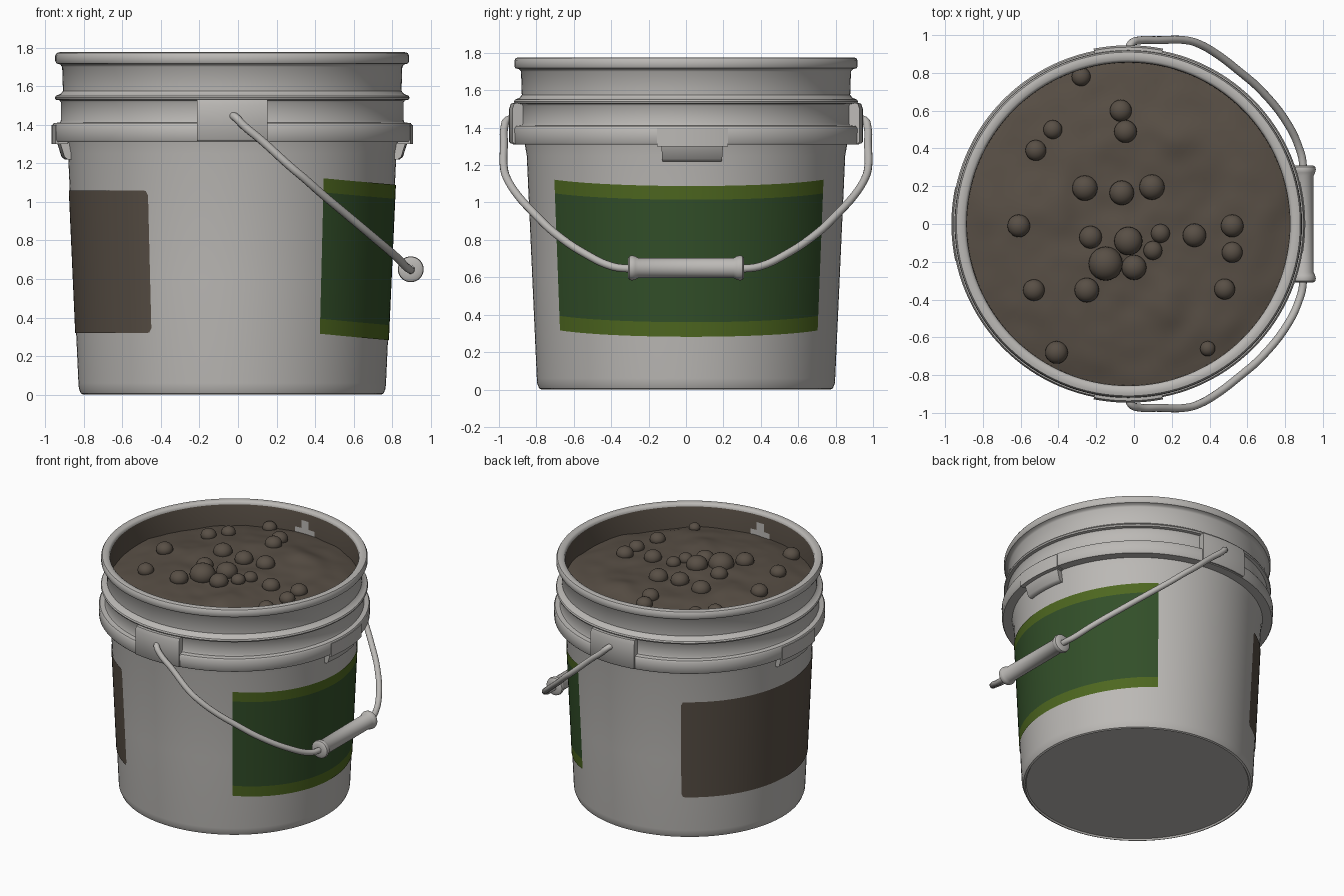
import bpy, bmesh, math
from mathutils import Vector, noise

if "Cube" in bpy.data.objects:
    bpy.data.objects.remove(bpy.data.objects["Cube"])

AX = -0.03            # bucket axis sits slightly left of centre


def material(name, rgb):
    m = bpy.data.materials.new(name)
    m.diffuse_color = (*rgb, 1)
    m.use_nodes = True
    m.node_tree.nodes["Principled BSDF"].inputs["Base Color"].default_value = m.diffuse_color
    return m


PLASTIC = material("pale grey plastic", (0.50, 0.485, 0.465))
MUD = material("brown mud", (0.098, 0.078, 0.060))
GREEN = material("dark green", (0.032, 0.078, 0.022))
LIME = material("lime green", (0.075, 0.135, 0.014))


def wall(z):
    return 0.795 + 0.045 * z


def finish(name, bm, mats, loc=(AX, 0, 0)):
    bmesh.ops.remove_doubles(bm, verts=bm.verts, dist=1e-5)
    me = bpy.data.meshes.new(name)
    bm.to_mesh(me)
    bm.free()
    for m in mats:
        me.materials.append(m)
    ob = bpy.data.objects.new(name, me)
    ob.location = loc
    bpy.context.collection.objects.link(ob)
    return ob


def sweep(name, profile, a0, a1, steps, mats, closed=False, rule=None, bend=None, loc=(AX, 0, 0)):
    """Turn an (r, z) profile about the z axis between two angles in degrees."""
    bm = bmesh.new()
    cols = []
    for i in range(steps + 1):
        t = i / steps
        a = math.radians(a0 + (a1 - a0) * t)
        col = []
        for r, z in profile:
            if bend:
                z = bend(t, z)
            col.append(bm.verts.new((r * math.cos(a), r * math.sin(a), z)))
        cols.append(col)
    n = len(profile)
    for c, d in zip(cols, cols[1:]):
        for k in range(n if closed else n - 1):
            j = (k + 1) % n
            f = bm.faces.new((c[k], d[k], d[j], c[j]))
            if rule:
                f.material_index = rule(k)
    if closed:
        bm.faces.new(cols[0])
        bm.faces.new(cols[-1][::-1])
        bmesh.ops.recalc_face_normals(bm, faces=bm.faces)
    return finish(name, bm, mats, loc)


# bucket body: base, wall, skirt, flange, rolled rim and mud-coated inner wall
body = [(0.0001, 0.012), (0.765, 0.012), (0.772, 0.0), (0.785, 0.006), (0.795, 0.03),
        (wall(0.06), 0.06), (wall(0.6), 0.6), (wall(1.25), 1.25), (0.862, 1.31),
        (0.925, 1.31), (0.932, 1.32), (0.934, 1.395), (0.926, 1.408), (0.893, 1.412),
        (0.888, 1.425), (0.888, 1.515), (0.895, 1.526), (0.916, 1.53), (0.920, 1.54),
        (0.915, 1.55), (0.890, 1.56), (0.878, 1.575), (0.882, 1.70), (0.892, 1.712),
        (0.912, 1.718), (0.918, 1.73), (0.918, 1.758), (0.910, 1.772), (0.895, 1.776),
        (0.870, 1.774), (0.860, 1.766), (0.856, 1.752), (0.853, 1.5)]
sweep("bucket_body", body, 0, 360, 128, [PLASTIC, MUD], rule=lambda k: int(k >= len(body) - 2))

# handle lugs front and back, with bare chips on the muddy inner wall behind them
for side, ang in (("front", -90), ("back", 90)):
    sweep(side + "_handle_lug",
          [(0.87, 1.315), (0.938, 1.315), (0.946, 1.325), (0.946, 1.50), (0.936, 1.53), (0.87, 1.535)],
          ang - 11.2, ang + 11.2, 10, [PLASTIC], closed=True)
    for part, z0, z1, half in (("lower", 1.58, 1.64, 5.5), ("upper", 1.64, 1.70, 2)):
        sweep(f"{side}_bare_patch_{part}", [(0.849, z1), (0.849, z0)],
              ang - half, ang + half, 6, [PLASTIC])

# side tabs hanging below the skirt
for side, a0, a1 in (("right", -9.5, 13.8), ("left", 168, 192)):
    sweep(side + "_tab_upper", [(0.87, 1.30), (0.937, 1.30), (0.937, 1.398), (0.87, 1.40)],
          a0, a1, 10, [PLASTIC], closed=True)
    sweep(side + "_tab_lower",
          [(0.84, 1.22), (0.868, 1.22), (0.885, 1.232), (0.908, 1.305), (0.84, 1.31)],
          a0 + 1.2, a1 - 1.2, 10, [PLASTIC], closed=True)


# curved labels on the wall
def label_profile(zs):
    return [(wall(z) + 0.005, z) for z in zs]


sweep("green_label", label_profile([0.282, 0.36, 0.70, 1.015, 1.088]), -56, 60, 48, [LIME, GREEN],
      rule=lambda k: int(k in (1, 2)), bend=lambda t, z: z + 0.034 * (2 * t - 1) ** 2)


def rounded(t, z, corner=0.025):
    d = min(t, 1 - t) * math.radians(118) * 0.845
    inset = corner - math.sqrt(corner ** 2 - (corner - d) ** 2) if d < corner else 0
    return z - inset if z > 1.0 else z + inset if z < 0.4 else z


sweep("brown_label", label_profile([0.32, 0.69, 1.058]), 121, 239, 140, [MUD], bend=rounded)


# mud surface: a gently domed, lumpy disc
def hump(x, y, cx, cy, sx, sy, h):
    return h * math.exp(-((x - cx) / sx) ** 2 - ((y - cy) / sy) ** 2)


def mud_height(x, y):
    r = math.hypot(x, y) / 0.855
    z = 1.648 - 0.055 * r ** 4
    z += 0.018 * noise.noise(Vector((x * 3, y * 3, 0.4)))
    z += 0.009 * noise.noise(Vector((x * 8, y * 8, 2.1)))
    z += hump(x, y, 0.25, 0.47, 0.13, 0.10, 0.025)
    z += hump(x, y, 0.20, -0.38, 0.08, 0.15, 0.03)
    z += hump(x, y, -0.37, 0.08, 0.09, 0.13, 0.02)
    return z + hump(x, y, -0.03, -0.12, 0.2, 0.15, 0.02)


bm = bmesh.new()
RINGS, SEGS = 44, 96
rows = []
for i in range(RINGS + 1):
    r = 0.855 * max(i, 0.01) / RINGS
    ring = []
    for j in range(SEGS):
        a = math.tau * j / SEGS
        x, y = r * math.cos(a), r * math.sin(a)
        ring.append(bm.verts.new((x, y, mud_height(x, y))))
    rows.append(ring)
bm.faces.new(rows[0])
for p, q in zip(rows, rows[1:]):
    for j in range(SEGS):
        k = (j + 1) % SEGS
        bm.faces.new((p[j], q[j], q[k], p[k]))
finish("mud_surface", bm, [MUD])

# round lumps sitting in the mud
lumps = [(-.61, -.01, .06), (-.53, -.35, .057), (-.25, -.35, .065), (-.41, -.68, .06),
         (-.52, .39, .055), (-.43, .50, .05), (-.07, .60, .058), (-.045, .49, .06),
         (-.26, .19, .067), (-.065, .165, .065), (.095, .195, .067), (.52, -.01, .06),
         (.52, -.15, .055), (.48, -.345, .055), (.32, -.06, .062), (.14, -.05, .05),
         (-.23, -.07, .06), (-.15, -.21, .09), (0, -.23, .066), (-.03, -.09, .075),
         (.10, -.14, .05), (-.28, .78, .05), (.39, -.66, .04)]
bm = bmesh.new()
for x, y, r in lumps:
    made = bmesh.ops.create_uvsphere(bm, u_segments=20, v_segments=12, radius=r)
    x -= AX
    lift = Vector((x, y, mud_height(x, y) + 0.012))
    for v in made["verts"]:
        v.co.z *= 0.85
        v.co += lift
finish("mud_lumps", bm, [MUD])

# wire handle, mirrored front to back and passing through the grip
half = [(-.03, .92, 1.445), (-.015, .955, 1.44), (.03, .972, 1.395), (.12, .973, 1.32),
        (.28, .972, 1.175), (.34, .955, 1.125), (.43, .905, 1.045), (.555, .81, .94),
        (.68, .70, .835), (.82, .52, .715), (.875, .40, .66), (.893, .33, .648)]
pts = [(x, -y, z) for x, y, z in half] + half[::-1]
cu = bpy.data.curves.new("wire_handle", "CURVE")
cu.dimensions = "3D"
cu.bevel_depth = 0.021
cu.bevel_resolution = 4
cu.resolution_u = 5
cu.use_fill_caps = True
sp = cu.splines.new("BEZIER")
sp.bezier_points.add(len(pts) - 1)
for b, p in zip(sp.bezier_points, pts):
    b.co = p
    b.handle_left_type = b.handle_right_type = "AUTO"
cu.materials.append(PLASTIC)
handle = bpy.data.objects.new("wire_handle", cu)
bpy.context.collection.objects.link(handle)
bpy.context.view_layer.objects.active = handle
handle.select_set(True)
bpy.ops.object.convert(target="MESH")

# hand grip with flared ends, turned to lie along y
end = [(0.02, 0.31), (0.052, 0.31), (0.064, 0.302), (0.067, 0.288), (0.063, 0.272), (0.054, 0.255)]
grip = [(r, -z) for r, z in end] + end[::-1]
g = sweep("hand_grip", grip, 0, 360, 32, [PLASTIC], loc=(0.896, 0, 0.65))
g.rotation_euler.x = math.pi / 2

# smooth shading with crisp steps
bpy.ops.object.select_all(action="DESELECT")
for ob in bpy.data.objects:
    if ob.type == "MESH":
        ob.select_set(True)
        bpy.context.view_layer.objects.active = ob
bpy.ops.object.shade_smooth_by_angle(angle=math.radians(40))
